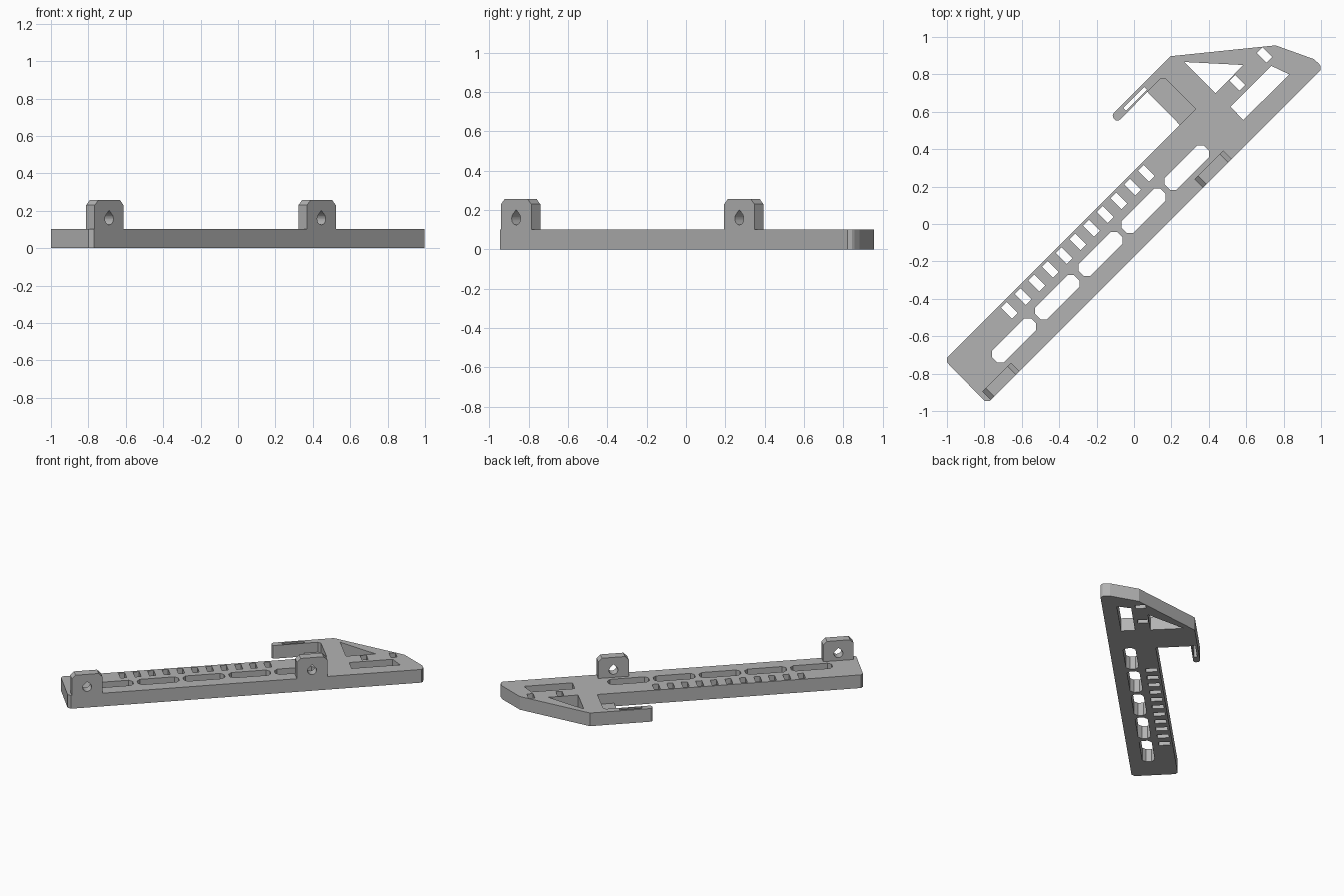
import bpy, bmesh, math
from mathutils import Matrix

if "Cube" in bpy.data.objects:
    bpy.data.objects.remove(bpy.data.objects["Cube"])

R = math.sqrt(0.5)
THICK = 0.102

grey = bpy.data.materials.new("plain grey")
grey.diffuse_color = (0.45, 0.45, 0.45, 1)
grey.use_nodes = True
grey.node_tree.nodes["Principled BSDF"].inputs["Base Color"].default_value = grey.diffuse_color


def plate(name, loops, depth, matrix):
    """Extrude the first loop; the other loops become through holes."""
    curve = bpy.data.curves.new(name, 'CURVE')
    curve.dimensions = '2D'
    curve.fill_mode = 'BOTH'
    curve.extrude = depth / 2
    for loop in loops:
        spline = curve.splines.new('POLY')
        spline.points.add(len(loop) - 1)
        for p, (x, y) in zip(spline.points, loop):
            p.co = (x, y, 0, 1)
        spline.use_cyclic_u = True
    temp = bpy.data.objects.new(name + "_curve", curve)
    bpy.context.collection.objects.link(temp)
    deps = bpy.context.evaluated_depsgraph_get()
    mesh = bpy.data.meshes.new_from_object(temp.evaluated_get(deps))
    bpy.data.objects.remove(temp)
    bm = bmesh.new()
    bm.from_mesh(mesh)
    bmesh.ops.remove_doubles(bm, verts=bm.verts, dist=1e-5)
    bmesh.ops.recalc_face_normals(bm, faces=bm.faces)
    for f in bm.faces:
        f.smooth = False
    bm.transform(matrix)
    bm.to_mesh(mesh)
    bm.free()
    mesh.materials.clear()
    mesh.materials.append(grey)
    obj = bpy.data.objects.new(name, mesh)
    bpy.context.collection.objects.link(obj)
    return obj


def diagonal(cx, cy, pts):
    """Turn points (along bar, across bar) into x, y around a centre."""
    return [(cx + (u + v) * R, cy + (u - v) * R) for u, v in pts]


def chamfered(hu, hv, c):
    """Rectangle with cut corners."""
    return [(-hu + c, -hv), (hu - c, -hv), (hu, -hv + c), (hu, hv - c),
            (hu - c, hv), (-hu + c, hv), (-hu, hv - c), (-hu, -hv + c)]


def rect(hu, hv):
    return [(-hu, -hv), (hu, -hv), (hu, hv), (-hu, hv)]


# Bar, angled head and clip arm share one outline
pocket = [(0.072, 0.706), (0.142, 0.776), (0.168, 0.776), (0.33, 0.615), (0.245, 0.53)]
outline = [(-0.77, -0.945), (0.997, 0.822), (0.997, 0.845), (0.988, 0.858), (0.96, 0.882),
           (0.757, 0.955), (0.195, 0.897), (-0.108, 0.594), (-0.114, 0.58), (-0.11, 0.565),
           (-0.1, 0.555), (-0.085, 0.552), (-0.073, 0.56)]
outline += pocket + [(-1, -0.715), (-1, -0.74), (-0.80, -0.945)]

# Openings in the head
holes = [[(0.27, 0.866), (0.585, 0.85), (0.436, 0.70)],
         [(0.735, 0.845), (0.83, 0.80), (0.585, 0.556), (0.516, 0.626)]]
for x, y in ((0.698, 0.903), (0.553, 0.755)):
    holes.append(diagonal(x, y, rect(0.022, 0.037)))
# Slit in the clip arm
holes.append(diagonal(0.006, 0.669, rect(0.08, 0.011)))
# Row of small openings and row of large chamfered openings
for i in range(11):
    holes.append(diagonal(-0.666 + 0.0732 * i, -0.462 + 0.0732 * i, rect(0.022, 0.041)))
for i in range(5):
    holes.append(diagonal(-0.641 + 0.2308 * i, -0.622 + 0.2308 * i,
                          chamfered(0.147, 0.044, 0.024)))

plate("bar_with_head", [outline] + holes, THICK, Matrix.Translation((0, 0, THICK / 2)))

# Thin floor of the recess beside the arm
plate("recess_floor", [pocket], 0.025, Matrix.Translation((0, 0, 0.0125)))

# Upright mounting tabs with teardrop holes
tab_w, tab_t, top, c = 0.109, 0.065, 0.257, 0.027
tab = [(-tab_w, THICK), (tab_w, THICK), (tab_w, top - c), (tab_w - c, top),
       (-tab_w + c, top), (-tab_w, top - c)]
drop = [(0.032 * math.cos(a), 0.157 + 0.032 * math.sin(a))
        for a in (math.radians(135 + 270 * i / 18) for i in range(19))]
drop.append((0, 0.157 + 0.032 / R))
v = 0.175 * R - tab_t / 2
for name, u in (("rear_tab", -1.098), ("front_tab", 0.507)):
    m = Matrix(((R, 0, R, (u + v) * R),
                (R, 0, -R, (u - v) * R),
                (0, 1, 0, 0),
                (0, 0, 0, 1)))
    plate(name, [tab, drop], tab_t, m)
